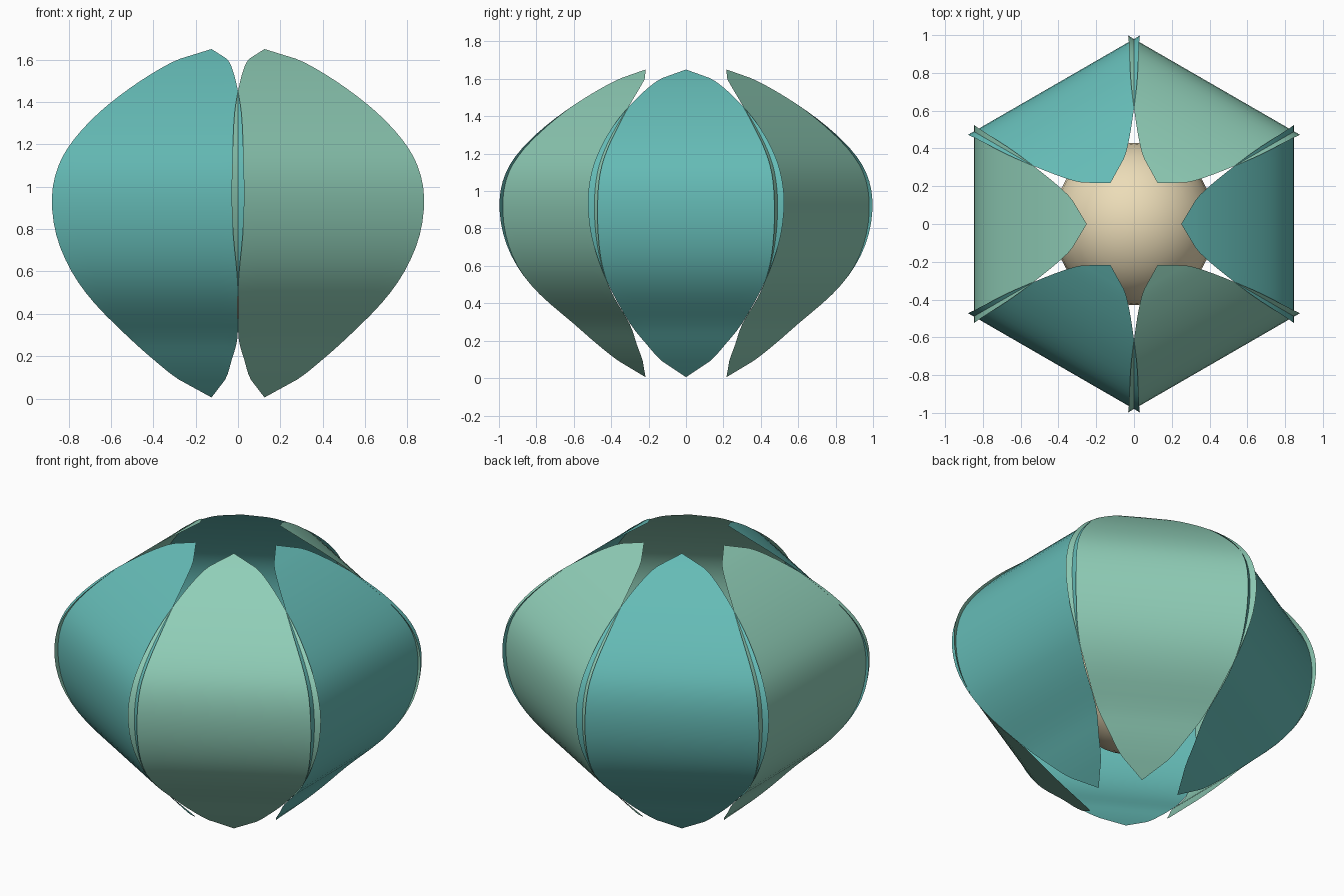
import bpy, bmesh, math
from mathutils import Vector, Matrix

if "Cube" in bpy.data.objects:
    bpy.data.objects.remove(bpy.data.objects["Cube"])


def material(name, col):
    m = bpy.data.materials.new(name)
    m.diffuse_color = (*col, 1)
    m.use_nodes = True
    m.node_tree.nodes["Principled BSDF"].inputs["Base Color"].default_value = m.diffuse_color
    return m


teal = material("teal", (0.13, 0.50, 0.47))
mint = material("mint", (0.28, 0.62, 0.48))
cream = material("cream", (0.84, 0.72, 0.48))

# Petal profile: height, distance from axis, half width
PROFILE = [Vector(p) for p in (
    (0.005, 0.25, 0), (0.09, 0.34, 0.127), (0.18, 0.425, 0.21), (0.29, 0.52, 0.298),
    (0.45, 0.68, 0.39), (0.60, 0.78, 0.457), (0.77, 0.835, 0.508), (0.95, 0.848, 0.525),
    (1.10, 0.82, 0.505), (1.225, 0.75, 0.46), (1.35, 0.64, 0.388), (1.46, 0.52, 0.298),
    (1.55, 0.405, 0.205), (1.605, 0.325, 0.125), (1.65, 0.25, 0))]


def smooth_profile(pts, steps=3):
    out = [pts[0]]
    n = len(pts)
    for i in range(n - 1):
        a, b = pts[i], pts[i + 1]
        if i in (0, n - 2):          # straight facets at the tips
            out.append(b)
            continue
        ta, tb = (b - pts[i - 1]) / 2, (pts[i + 2] - a) / 2
        for k in range(1, steps + 1):
            t = k / steps
            out.append(a * (2*t**3 - 3*t**2 + 1) + ta * (t**3 - 2*t**2 + t)
                       + b * (3*t**2 - 2*t**3) + tb * (t**3 - t**2))
    return out


def petal(index, cols=8):
    bm = bmesh.new()
    rows = [[bm.verts.new((r, w * (2 * c / cols - 1), z)) for c in range(cols + 1)]
            for z, r, w in smooth_profile(PROFILE)]
    for a, b in zip(rows, rows[1:]):
        for c in range(cols):
            bm.faces.new((a[c], a[c + 1], b[c + 1], b[c]))
    # Collapse the pointed tips
    bmesh.ops.remove_doubles(bm, verts=rows[0] + rows[-1], dist=1e-5)
    bm.transform(Matrix.Rotation(math.radians(60 * index), 4, 'Z'))
    for f in bm.faces:
        f.smooth = True
    me = bpy.data.meshes.new("petal")
    bm.to_mesh(me)
    bm.free()
    me.materials.append(mint if index % 2 else teal)
    ob = bpy.data.objects.new(f"petal_{index + 1}", me)
    bpy.context.collection.objects.link(ob)


for i in range(6):
    petal(i)

# Ball held inside the petals
bpy.ops.mesh.primitive_uv_sphere_add(segments=32, ring_count=16, radius=0.43, location=(0, 0, 0.8))
ball = bpy.context.object
ball.name = "inner_ball"
ball.data.materials.append(cream)
bpy.ops.object.shade_smooth()
